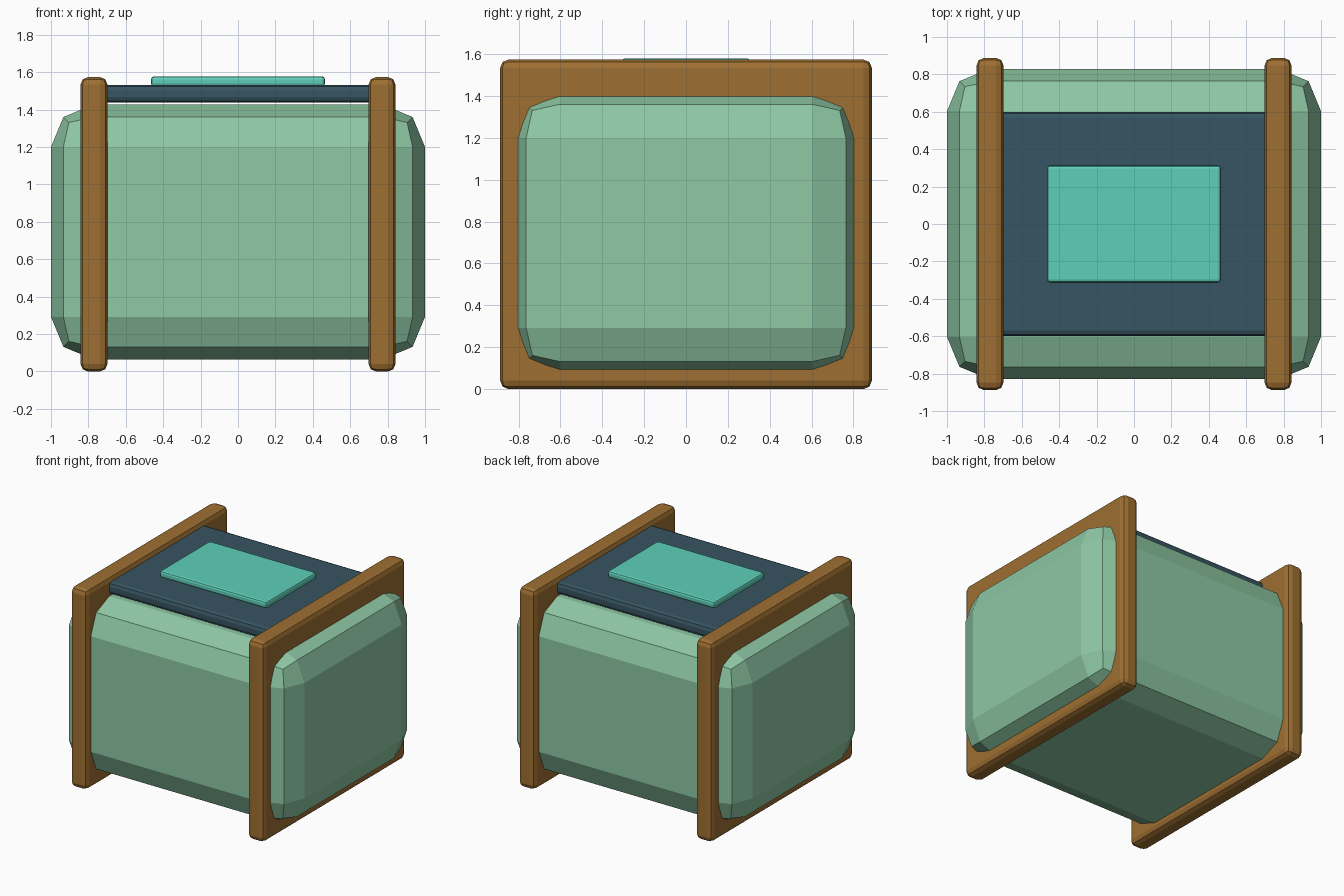
import bpy
import bmesh

if "Cube" in bpy.data.objects:
    bpy.data.objects.remove(bpy.data.objects["Cube"])


def material(name, rgb):
    """Flat colour from 0-255 sRGB values."""
    lin = [(c / 255 / 12.92) if c < 11 else ((c / 255 + 0.055) / 1.055) ** 2.4 for c in rgb]
    m = bpy.data.materials.new(name)
    m.diffuse_color = (*lin, 1.0)
    m.use_nodes = True
    m.node_tree.nodes["Principled BSDF"].inputs["Base Color"].default_value = m.diffuse_color
    return m


def bevelled_box(name, low, high, bevel, segments, mat):
    """Box between two corners with all edges bevelled."""
    bm = bmesh.new()
    bmesh.ops.create_cube(bm, size=1.0)
    for v in bm.verts:
        v.co = [(a + b) / 2 + c * (b - a) for a, b, c in zip(low, high, v.co)]
    bmesh.ops.bevel(bm, geom=bm.edges[:], offset=bevel, offset_type='OFFSET',
                    segments=segments, profile=0.5, affect='EDGES')
    mesh = bpy.data.meshes.new(name)
    bm.to_mesh(mesh)
    bm.free()
    mesh.materials.append(mat)
    obj = bpy.data.objects.new(name, mesh)
    bpy.context.collection.objects.link(obj)
    return obj


green = material("sage green", (142, 200, 164))
wood = material("brown wood", (158, 111, 49))
slate = material("dark slate", (55, 85, 98))
teal = material("bright teal", (94, 208, 184))

# chunky body with wide two-step bevels
bevelled_box("body", (-1, -0.83, 0.065), (1, 0.83, 1.427), 0.227, 2, green)

# wooden side frames
for side, x in (("left", -0.77), ("right", 0.77)):
    bevelled_box(side + "_frame", (x - 0.072, -0.888, 0), (x + 0.072, 0.888, 1.574),
                 0.04, 2, wood)

# top panel held between the frames, just clear of the body
bevelled_box("top_panel", (-0.74, -0.6, 1.437), (0.74, 0.6, 1.532), 0.03, 2, slate)

# raised plate on the panel
bevelled_box("top_plate", (-0.465, -0.312, 1.525), (0.465, 0.312, 1.578), 0.016, 2, teal)
